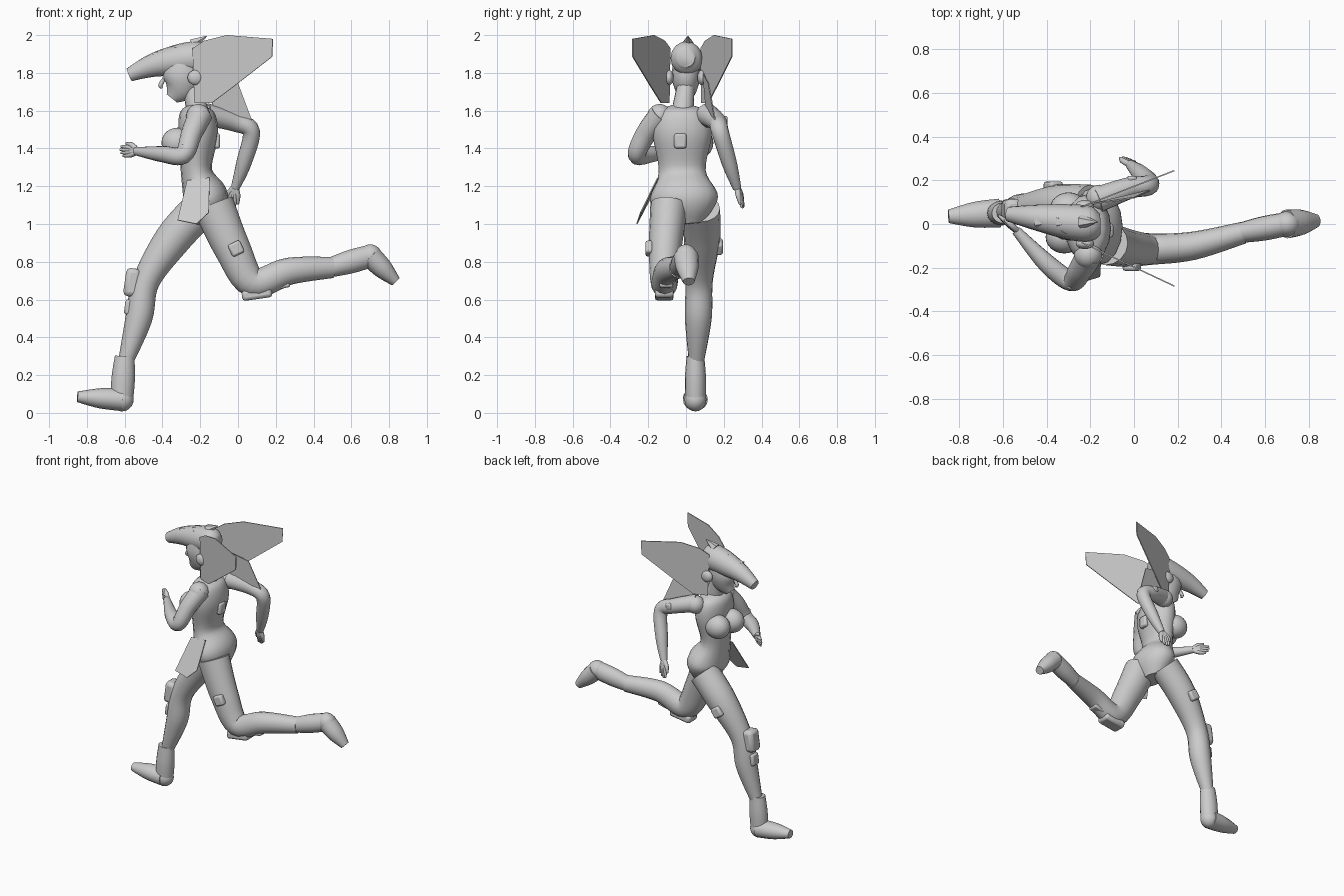
import bpy
import math
from mathutils import Vector

default_cube = bpy.data.objects.get("Cube")
if default_cube:
    bpy.data.objects.remove(default_cube)

grey = bpy.data.materials.new("plain grey")
grey.use_nodes = True
grey.diffuse_color = (.6, .6, .6, 1)
grey.node_tree.nodes["Principled BSDF"].inputs["Base Color"].default_value = grey.diffuse_color


def make(name, verts, faces):
    mesh = bpy.data.meshes.new(name)
    mesh.from_pydata(verts, [], faces)
    mesh.materials.append(grey)
    obj = bpy.data.objects.new(name, mesh)
    bpy.context.collection.objects.link(obj)
    return obj


def smooth(obj):
    bpy.ops.object.select_all(action="DESELECT")
    obj.select_set(True)
    bpy.context.view_layer.objects.active = obj
    bpy.ops.object.shade_smooth_by_angle(angle=math.radians(50))


def spline(points, steps=6):
    """Smooth path through points of (x, y, z, radius)."""
    points = [Vector(p) for p in points]
    last = len(points) - 1
    path = []
    for k in range(last):
        start, end = points[k], points[k + 1]
        leave = (end - points[max(k - 1, 0)]) / 2
        arrive = (points[min(k + 2, last)] - start) / 2
        for step in range(steps):
            t = step / steps
            ease = t * t * (3 - 2 * t)
            path.append(start.lerp(end, ease) + leave * t * (1 - t) ** 2 - arrive * t * t * (1 - t))
    return path + [points[last]]


def tube(name, points, flat=1, sides=16):
    """Rounded body along a smooth path; flat scales its width along y."""
    path = spline(points)
    centres = [p.to_3d() for p in path]
    last = len(path) - 1
    verts, faces = [], []
    for k, centre in enumerate(centres):
        along = (centres[min(k + 1, last)] - centres[max(k - 1, 0)]).normalized()
        wide = (Vector((0, 1, 0)) - along * along.y).normalized()
        deep = along.cross(wide)
        for i in range(sides):
            angle = math.tau * i / sides
            verts.append(centre + path[k].w * (wide * math.cos(angle) * flat + deep * math.sin(angle)))
    for k in range(last):
        for i in range(sides):
            a, b = k * sides + i, k * sides + (i + 1) % sides
            faces.append((a, b, b + sides, a + sides))
    faces.append(tuple(reversed(range(sides))))
    faces.append(tuple(range(len(verts) - sides, len(verts))))
    smooth(make(name, verts, faces))


def ball(name, location, size):
    bpy.ops.mesh.primitive_uv_sphere_add(segments=24, ring_count=14, radius=1, location=location)
    obj = bpy.context.object
    obj.name, obj.scale = name, size
    obj.data.materials.append(grey)
    bpy.ops.object.shade_smooth()


def pad(name, location, size, tilt=0):
    bpy.ops.mesh.primitive_cube_add(size=1, location=location, rotation=(0, math.radians(tilt), 0))
    obj = bpy.context.object
    obj.name, obj.scale = name, size
    bpy.ops.object.transform_apply(location=False, rotation=False, scale=True)
    obj.data.materials.append(grey)
    bevel = obj.modifiers.new("Bevel", "BEVEL")
    bevel.width, bevel.segments = min(size) * .3, 2
    smooth(obj)


def plate(name, points):
    solid = make(name, points, [tuple(range(len(points)))]).modifiers.new("Solidify", "SOLIDIFY")
    solid.thickness, solid.offset = .006, 0


def boot(name, cuff, heel, toe):
    """Flared shaft, round heel and a foot narrowing to the toe."""
    cuff, heel, toe = Vector(cuff), Vector(heel), Vector(toe)
    tube(name + "_shaft", [(*cuff, .052), (*cuff.lerp(heel, .5), .062), (*heel, .06)], flat=.9)
    ball(name + "_heel", heel, (.062, .058, .062))
    tube(name + "_foot", [(*heel, .06), (*heel.lerp(toe, .5), .053), (*toe, .028)], flat=1.1)


def hand(name, wrist, forward, across):
    """Fingers fan out of a palm formed by their thick bases."""
    wrist, forward, across = Vector(wrist), Vector(forward).normalized(), Vector(across).normalized()
    reach = {"little": .1, "ring": .115, "middle": .12, "index": .115, "thumb": .08}
    for i, (finger, length) in enumerate(reach.items()):
        side = across * (i - 1.5) * .013
        knuckle = wrist + forward * length / 2 + side
        tip = wrist + forward * length + side * 1.3
        tube(f"{name}_{finger}", [(*wrist, .015), (*knuckle, .014), (*tip, .006)], sides=8)


# Body
tube("torso", [(-.22, -.02, 1.63, .035), (-.22, -.02, 1.59, .09), (-.21, -.02, 1.48, .105),
               (-.22, -.02, 1.28, .083), (-.17, -.01, 1.13, .12), (-.16, 0, 1, .06)], flat=1.5)
ball("left_breast", (-.32, -.06, 1.43), (.085, .075, .08))
ball("right_breast", (-.3, .07, 1.43), (.085, .075, .08))
tube("neck", [(-.21, -.02, 1.58, .06), (-.25, 0, 1.74, .046)])

# Legs and boots
tube("front_leg", [(-.2, .08, 1.08, .1), (-.345, .085, .92, .096), (-.485, .07, .7, .072),
                   (-.525, .065, .5, .071), (-.595, .055, .27, .04)])
tube("rear_leg", [(-.13, -.09, 1.1, .11), (-.03, -.11, .87, .096), (.08, -.115, .69, .08),
                  (.27, -.1, .75, .072), (.5, -.04, .77, .056)], flat=.9)
boot("front_boot", (-.6, .05, .3), (-.615, .05, .07), (-.85, .035, .085))
boot("rear_boot", (.49, -.04, .77), (.7, 0, .83), (.835, .015, .695))

# Arms and hands
tube("left_arm", [(-.2, -.13, 1.58, .064), (-.245, -.21, 1.48, .056), (-.29, -.26, 1.365, .048),
                  (-.4, -.18, 1.37, .043), (-.54, -.03, 1.385, .022)])
tube("right_arm", [(-.17, .11, 1.58, .06), (-.02, .165, 1.54, .05), (.07, .18, 1.49, .046),
                   (.03, .23, 1.32, .04), (-.015, .27, 1.19, .023)])
ball("left_shoulder", (-.21, -.14, 1.57), (.065, .065, .065))
ball("right_shoulder", (-.16, .12, 1.57), (.06, .06, .06))
hand("left_hand", (-.53, -.035, 1.385), (-.75, .6, 0), (0, .1, 1))
hand("right_hand", (-.015, .27, 1.2), (-.1, .25, -1), (-1, .3, 0))

# Head, pointed helmet with spikes, and ear discs
tube("head", [(-.35, 0, 1.665, .035), (-.31, 0, 1.72, .085), (-.29, 0, 1.8, .105),
              (-.28, 0, 1.93, .07)], flat=.72)
tube("nose", [(-.39, .01, 1.77, .01), (-.41, .01, 1.735, .012), (-.4, .01, 1.72, .006)], sides=8)
tube("helmet", [(-.575, .045, 1.79, .036), (-.45, .03, 1.84, .062), (-.3, .01, 1.87, .085),
                (-.2, 0, 1.88, .085), (-.155, 0, 1.88, .05)], flat=.95)
for i in range(3):
    root = Vector((-.44 + i * .1, .01, 1.88 + i * .035))
    tip = root + Vector((.075, 0, .045))
    tube(f"helmet_spike_{i + 1}", [(*root, .035), (*tip, .002)], sides=6)
for side, y in (("left", -.09), ("right", .085)):
    ball(side + "_ear_disc", (-.225, y, 1.775), (.042, .025, .04))

# Swept head fins, neck scarf and hip flap
fin = [(-.24, 1.93), (-.18, 1.97), (-.06, 2), (.185, 1.98), (.18, 1.885),
       (-.02, 1.73), (-.14, 1.64), (-.23, 1.64)]
for side, root, slope in (("left", -.08, -.47), ("right", .075, .39)):
    plate(side + "_fin", [(x, root + slope * (x + .25), z) for x, z in fin])
plate("scarf", [(-.2, .09, 1.8), (0, .12, 1.745), (.075, .155, 1.545), (-.11, .11, 1.57)])
plate("hip_flap", [(-.27, -.14, 1.23), (-.15, -.15, 1.245), (-.155, -.24, 1.06),
                   (-.22, -.26, 1), (-.32, -.25, 1.02)])

# Pads and pouches
pad("front_knee_pad", (-.56, .065, .69), (.08, .1, .15), tilt=8)
pad("front_shin_pad", (-.58, .065, .56), (.04, .07, .08), tilt=8)
pad("rear_knee_pad", (.1, -.115, .63), (.16, .1, .055), tilt=-8)
pad("rear_shin_pad", (.23, -.105, .675), (.09, .07, .035), tilt=-12)
pad("rear_thigh_pouch", (-.01, -.195, .87), (.07, .04, .07), tilt=-25)
pad("front_thigh_pouch", (-.37, .175, .88), (.07, .04, .07), tilt=35)
pad("back_pouch", (-.115, -.03, 1.44), (.04, .065, .08))
pad("left_arm_pouch", (-.29, -.28, 1.4), (.03, .04, .04))
pad("right_arm_pouch", (-.01, .205, 1.55), (.04, .03, .04), tilt=15)
